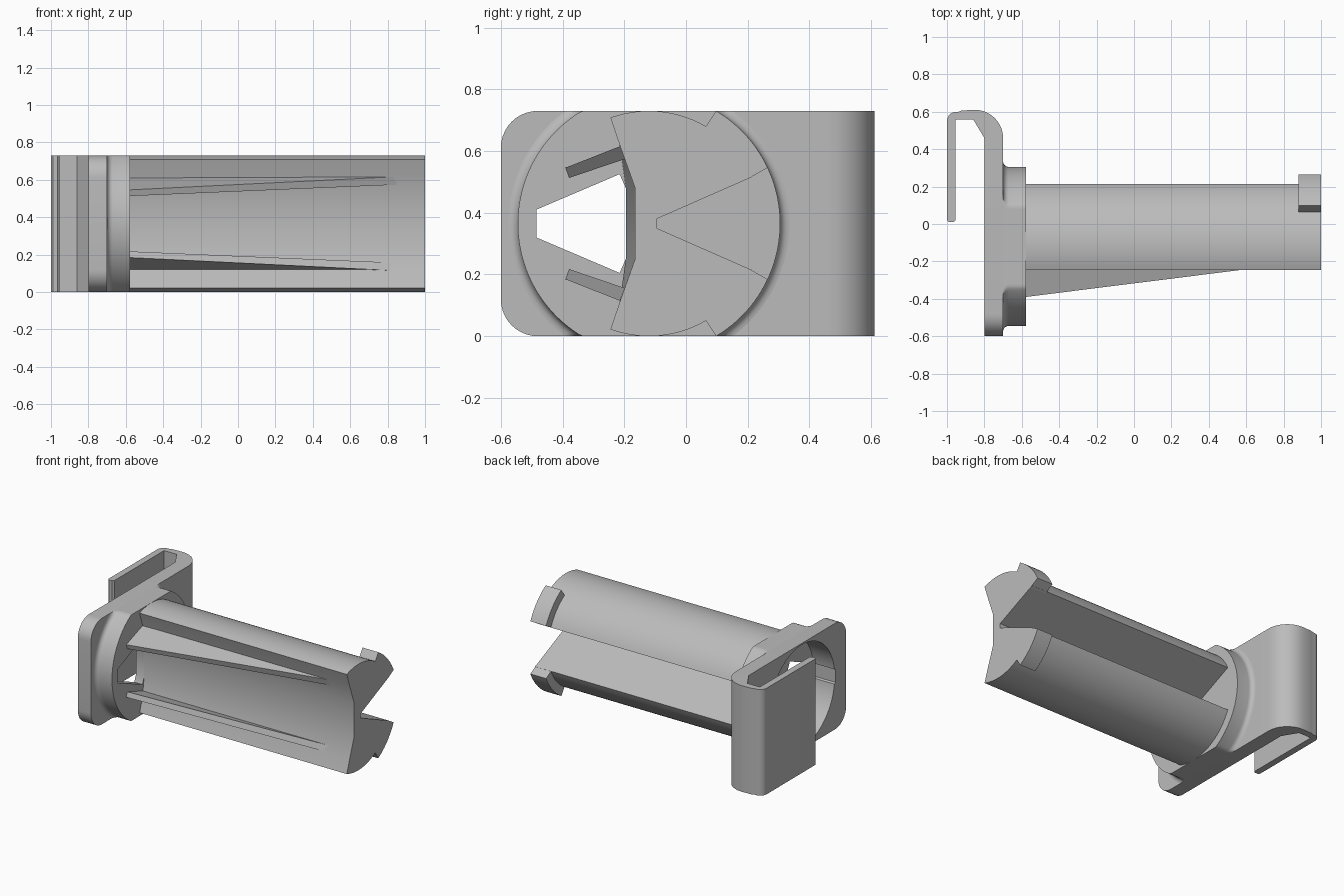
import bpy, bmesh
from math import radians, cos, sin

if "Cube" in bpy.data.objects:
    bpy.data.objects.remove(bpy.data.objects["Cube"])

TOP, MID = 0.73, 0.365   # full height and axis height
CY = -0.12               # axis position in y

grey = bpy.data.materials.new("plain grey")
grey.use_nodes = True
GREY = (0.5, 0.5, 0.5, 1)
grey.diffuse_color = GREY
grey.node_tree.nodes["Principled BSDF"].inputs["Base Color"].default_value = GREY


def arc(r, a0, a1, n, c=(CY, MID)):
    steps = [radians(a0 + (a1 - a0) * i / n) for i in range(n + 1)]
    return [(c[0] + r * cos(a), c[1] + r * sin(a)) for a in steps]


def flip(points):
    """Mirror a (y, z) outline about the axis height, keeping its winding."""
    return [(y, TOP - z) for y, z in reversed(points)]


def loft(name, sections, bevel=None):
    """Skin matching rings of points and cap both ends."""
    bm = bmesh.new()
    rings = [[bm.verts.new(p) for p in s] for s in sections]
    n = len(rings[0])
    for a, b in zip(rings, rings[1:]):
        for i in range(n):
            j = (i + 1) % n
            bm.faces.new((a[i], a[j], b[j], b[i]))
    bm.faces.new(rings[0])
    bm.faces.new(rings[-1])
    bmesh.ops.recalc_face_normals(bm, faces=bm.faces)
    if bevel:
        edges = [e for e in bm.edges if bevel(e)]
        bmesh.ops.bevel(bm, geom=edges, offset=0.12, segments=10,
                        profile=0.5, affect='EDGES')
    mesh = bpy.data.meshes.new(name)
    bm.to_mesh(mesh)
    bm.free()
    obj = bpy.data.objects.new(name, mesh)
    bpy.context.collection.objects.link(obj)
    mesh.materials.append(grey)
    return obj


def along_x(name, *stations):
    """Loft (y, z) outlines given at x positions."""
    return loft(name, [[(x, y, z) for y, z in pts] for x, pts in stations])


def smooth(obj):
    bpy.ops.object.select_all(action='DESELECT')
    obj.select_set(True)
    bpy.context.view_layer.objects.active = obj
    bpy.ops.object.shade_smooth_by_angle(angle=radians(30))


# Mounting plate with its folded clip, drawn in plan and extruded upward
plan = [(-0.8, -0.6), (-0.7, -0.6)]
plan += arc(0.15, 0, 90, 10, (-0.85, 0.46))
plan += [(-0.92, 0.607)] + arc(0.05, 80, 180, 6, (-0.95, 0.55))
plan += [(-1, 0.02), (-0.99, 0.01), (-0.965, 0.01), (-0.955, 0.02),
         (-0.955, 0.56), (-0.86, 0.56), (-0.8, 0.46)]
plate = loft("mounting_plate", [[(x, y, z) for x, y in plan] for z in (0, TOP)],
             lambda e: all(v.co.y < -0.59 for v in e.verts)
             and abs(e.verts[0].co.z - e.verts[1].co.z) < 0.01)


# Round collar, flattened above and below, with a small fillet at its foot
def collar_ring(r):
    return [(y, min(max(z, 0), TOP)) for y, z in arc(r, 0, 358, 179)]


foot = [(-0.7 + 0.03 * (1 - cos(radians(a))), 0.455 - 0.03 * sin(radians(a)))
        for a in range(0, 91, 18)]
collar = along_x("collar", *[(x, collar_ring(r)) for x, r in foot],
                 (-0.578, collar_ring(0.425)))

# Round socket in the back and the tapered window through the collar
socket = along_x("socket_cutter", *[(x, arc(0.355, 0, 357, 119)) for x in (-0.9, -0.64)])
half = [(-0.195, 0.48), (-0.215, 0.525), (-0.485, 0.41)]
window = along_x("window_cutter", *[(x, half + flip(half)) for x in (-0.9, -0.5)])
for part in (plate, collar):
    bpy.context.view_layer.objects.active = part
    for cutter in (socket, window):
        mod = part.modifiers.new("cut", 'BOOLEAN')
        mod.operation, mod.solver, mod.object = 'DIFFERENCE', 'EXACT', cutter
        bpy.ops.object.modifier_apply(modifier=mod.name)
for cutter in (socket, window):
    bpy.data.objects.remove(cutter)


# Arm: rounded outside, V groove at the back, shallow channel in front
def arm_outline(channel_y):
    upper = [(-0.095, 0.38)] + arc(0.365, 24.3, 110, 24)
    upper += [(-0.215, 0.62), (channel_y, 0.48)]
    return upper + flip(upper)


arm = along_x("arm", (-0.578, arm_outline(-0.195)), (1, arm_outline(-0.165)))
parts = [plate, collar, arm]

# Tapering ribs and snap teeth, mirrored about the axis height
rib_root = [(-0.39, 0.546), (-0.378, 0.513), (-0.17, 0.585), (-0.182, 0.62)]
rib_tip = [(-0.207, 0.618), (-0.195, 0.575), (-0.17, 0.585), (-0.182, 0.62)]
tooth = arc(0.425, 25.2, 59.2, 12) + [(0.065, 0.68)] + arc(0.35, 58, 24.2, 12)
for side, place in (("upper", list), ("lower", flip)):
    parts.append(along_x(side + "_rib", (-0.578, place(rib_root)), (0.88, place(rib_tip))))
    parts.append(along_x(side + "_tooth", (0.88, place(tooth)), (1, place(tooth))))

for part in parts:
    smooth(part)
